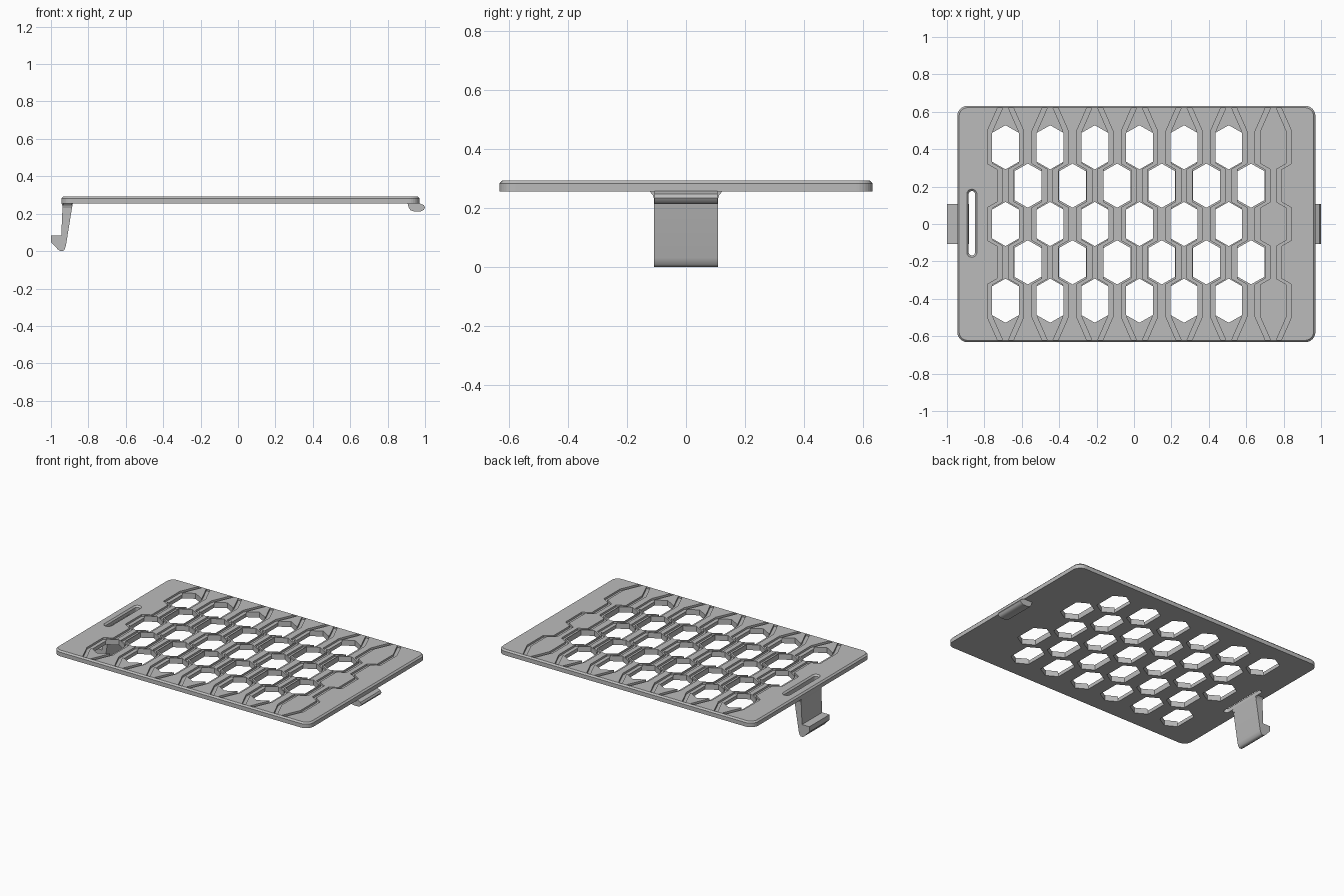
import bpy, bmesh, math

if "Cube" in bpy.data.objects:
    bpy.data.objects.remove(bpy.data.objects["Cube"])

grey = bpy.data.materials.new("grey plastic")
grey.diffuse_color = (0.5, 0.5, 0.5, 1)
grey.use_nodes = True
grey.node_tree.nodes["Principled BSDF"].inputs["Base Color"].default_value = grey.diffuse_color

Z0, Z1 = 0.255, 0.292               # underside and top of the plate
PITCH, ROW = 0.2387, 0.205          # hole spacing
X0 = -0.687                         # first column of the even rows


def finish(name, bm, helper=False):
    bmesh.ops.recalc_face_normals(bm, faces=bm.faces)
    me = bpy.data.meshes.new(name)
    bm.to_mesh(me)
    bm.free()
    me.materials.append(grey)
    ob = bpy.data.objects.new(name, me)
    bpy.context.collection.objects.link(ob)
    if helper:
        ob.hide_render = True
        ob.hide_viewport = True
    return ob


def loft(bm, rings):
    """Skin a stack of equal rings and cap both ends."""
    vs = [[bm.verts.new(p) for p in r] for r in rings]
    n = len(vs[0])
    for a, b in zip(vs, vs[1:]):
        for i in range(n):
            j = (i + 1) % n
            bm.faces.new((a[i], a[j], b[j], b[i]))
    bm.faces.new(vs[0][::-1])
    bm.faces.new(vs[-1])


def rounded(cx, cy, hx, hy, r, z, seg=8):
    """Rounded rectangle ring."""
    pts = []
    for k, (sx, sy) in enumerate(((1, 1), (-1, 1), (-1, -1), (1, -1))):
        for i in range(seg + 1):
            a = math.pi / 2 * (k + i / seg)
            pts.append((cx + sx * (hx - r) + r * math.cos(a),
                        cy + sy * (hy - r) + r * math.sin(a), z))
    return pts


def cut(ob, cutter):
    m = ob.modifiers.new("cut", 'BOOLEAN')
    m.operation = 'DIFFERENCE'
    m.solver = 'EXACT'
    m.object = cutter


# plate with a chamfered upper edge
bm = bmesh.new()
loft(bm, [rounded(0.0125, 0, 0.9575, 0.632, 0.055, Z0),
          rounded(0.0125, 0, 0.9575, 0.632, 0.055, Z1 - 0.01),
          rounded(0.0125, 0, 0.9475, 0.622, 0.045, Z1)])
plate = finish("plate", bm)

# zigzag grooves on both sides of every even column
bm = bmesh.new()
IN, OUT, SHIFT, DY = 0.070, 0.097, 0.054, 0.0155
path = [(-0.62, SHIFT)]
for row in range(-2, 3):
    even = row % 2 == 0
    y = row * ROW
    s = 0 if even else SHIFT
    path += [(y - ROW / 2 + DY, s), (y + ROW / 2 - DY, s)]
path.append((0.62, SHIFT))
for col in range(7):
    cx = X0 + col * PITCH
    for side in (-1, 1):
        rings = []
        for y, s in path:
            a, b = cx + side * (IN - s), cx + side * (OUT - s)
            rings.append([(a, y, Z1 - 0.013), (b, y, Z1 - 0.013),
                          (b, y, Z1 + 0.05), (a, y, Z1 + 0.05)])
        loft(bm, rings)
cut(plate, finish("groove_cutter", bm, True))

# elongated hexagonal holes in staggered rows
bm = bmesh.new()
hexagon = [(0, 0.118), (-0.072, 0.077), (-0.072, -0.077),
           (0, -0.118), (0.072, -0.077), (0.072, 0.077)]
for row in range(-2, 3):
    for col in range(6):
        cx = X0 + (col + 0.5 * (row % 2)) * PITCH
        loft(bm, [[(cx + x, row * ROW + y, z) for x, y in hexagon]
                  for z in (Z0 - 0.1, Z1 + 0.1)])
cut(plate, finish("hole_cutter", bm, True))

# finger slot with a chamfered rim
bm = bmesh.new()
loft(bm, [rounded(-0.867, 0.004, hx, hy, hx - 0.0005, z) for hx, hy, z in
          ((0.017, 0.172, Z0 - 0.1), (0.017, 0.172, Z1 - 0.01),
           (0.027, 0.182, Z1), (0.027, 0.182, Z1 + 0.05))])
cut(plate, finish("slot_cutter", bm, True))


def extrusion(name, profile, half):
    bm = bmesh.new()
    loft(bm, [[(x, y, z) for x, z in profile] for y in (-half, half)])
    return finish(name, bm)


# snap hook below the left end
hook = extrusion("snap_hook", [
    (-0.945, 0.26), (-0.938, 0.24), (-0.945, 0.083), (-1.0, 0.083),
    (-1.0, 0.048), (-0.962, 0.008), (-0.95, 0.0), (-0.937, 0.0),
    (-0.927, 0.008), (-0.92, 0.03), (-0.887, 0.235), (-0.882, 0.26)], 0.108)

# small flares where the hook meets the plate
for side, label in ((-1, "front"), (1, "back")):
    bm = bmesh.new()
    prof = [(0.10, 0.23), (0.108, 0.23), (0.113, 0.244), (0.124, 0.256), (0.10, 0.256)]
    loft(bm, [[(x, side * y, z) for y, z in prof] for x in (-0.935, -0.887)])
    finish("hook_flare_" + label, bm)

# locating tab below the right end
tab = extrusion("locating_tab", [
    (0.905, 0.26), (0.912, 0.235), (0.922, 0.218), (0.94, 0.213),
    (0.978, 0.213), (0.993, 0.22), (1.0, 0.233), (0.993, 0.246),
    (0.98, 0.251), (0.965, 0.26)], 0.107)

for ob in (hook, tab):
    bpy.ops.object.select_all(action='DESELECT')
    ob.select_set(True)
    bpy.context.view_layer.objects.active = ob
    bpy.ops.object.shade_smooth_by_angle(angle=math.radians(40))
